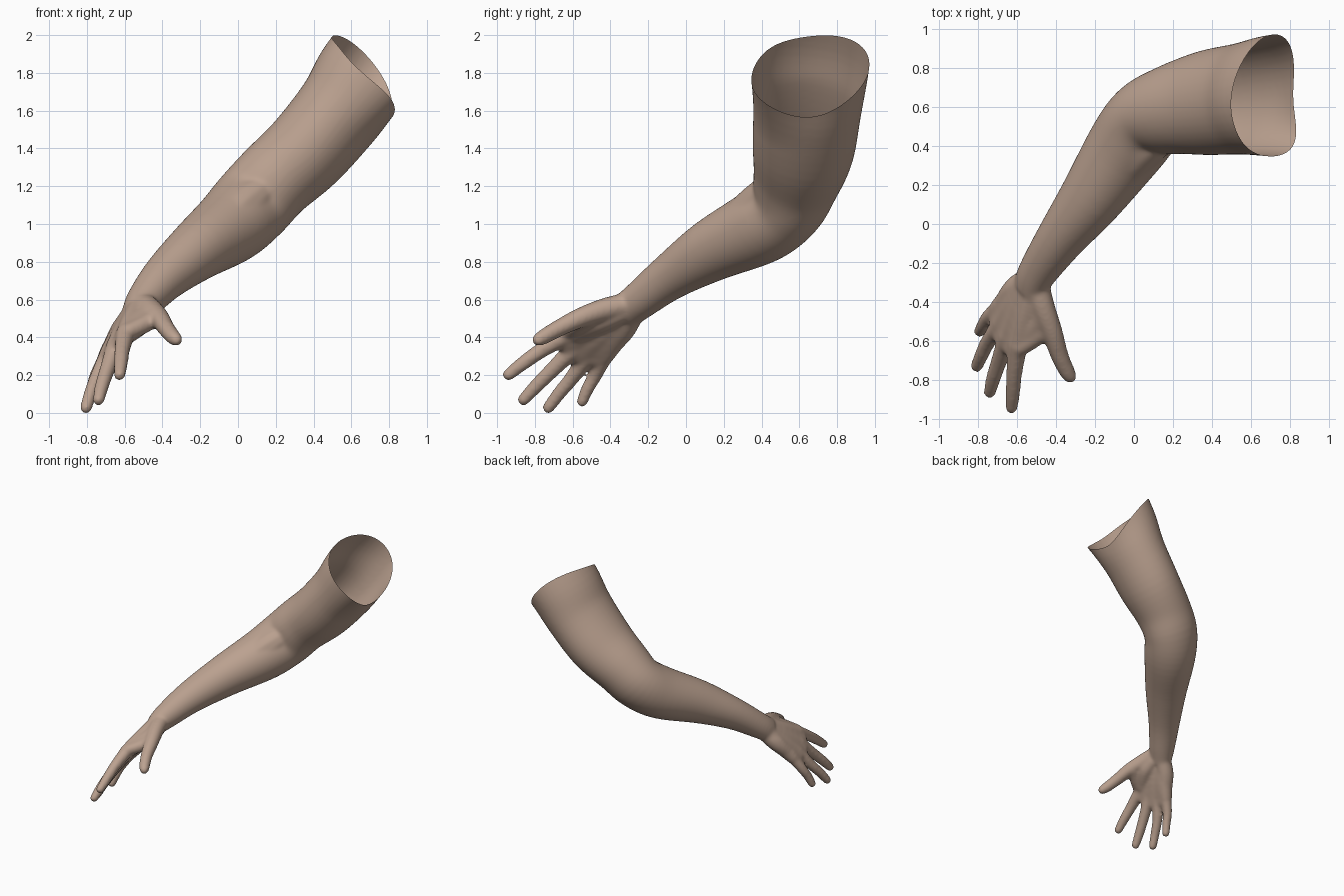
import bpy, bmesh, math
from mathutils import Vector, Matrix

if "Cube" in bpy.data.objects:
    bpy.data.objects.remove(bpy.data.objects["Cube"])

skin = bpy.data.materials.new("skin")
skin.diffuse_color = (0.50, 0.36, 0.28, 1)
skin.use_nodes = True
skin.node_tree.nodes["Principled BSDF"].inputs["Base Color"].default_value = skin.diffuse_color

# Normal of the elbow's bending plane; it is also the back of the hand
N = Vector((-0.77, 0.17, 0.61)).normalized()
bm = bmesh.new()


def spline(rows, steps):
    """Catmull-Rom through rows of equal length."""
    pts = [Vector(r) for r in rows]
    pts = [2 * pts[0] - pts[1]] + pts + [2 * pts[-1] - pts[-2]]
    out = []
    for i in range(1, len(pts) - 2):
        a, b, c, d = pts[i - 1:i + 3]
        for k in range(steps):
            t = k / steps
            out.append(0.5 * (2 * b + (c - a) * t + (2 * a - 5 * b + 4 * c - d) * t * t
                              + (3 * b - a - 3 * c + d) * t ** 3))
    return out + [pts[-2]]


def loft(rows, steps=5, sides=40):
    """Closed tube of ellipses: x, y, z, half width in the bend, half width along N."""
    centres = spline([r[:3] for r in rows], steps)
    sizes = spline([r[3:] for r in rows], steps)
    rings = []
    for i, (c, (u, v)) in enumerate(zip(centres, sizes)):
        tan = (centres[min(i + 1, len(centres) - 1)] - centres[max(i - 1, 0)]).normalized()
        U = tan.cross(N).normalized()
        V = U.cross(tan)
        rings.append([bm.verts.new(c + U * u * math.cos(a) + V * v * math.sin(a))
                      for a in (2 * math.pi * k / sides for k in range(sides))])
    for r, s in zip(rings, rings[1:]):
        for k in range(sides):
            bm.faces.new((r[k], r[(k + 1) % sides], s[(k + 1) % sides], s[k]))
    bm.faces.new(rings[0][::-1])
    bm.faces.new(rings[-1])


def flesh(rows, steps=10):
    """Round limb: dense spheres along a curve of x, y, z, radius."""
    for p in spline(rows, steps):
        bmesh.ops.create_icosphere(bm, subdivisions=2, radius=p[3],
                                   matrix=Matrix.Translation(p.to_3d()))


# Upper arm, elbow, forearm and wrist
loft([(0.80, 0.68, 1.95, .305, .265), (0.665, 0.66, 1.79, .303, .252),
      (0.545, 0.642, 1.605, .287, .238), (0.365, 0.620, 1.39, .270, .228),
      (0.19, 0.585, 1.23, .232, .218), (0.07, 0.535, 1.10, .204, .218),
      (-0.04, 0.395, 0.99, .203, .203), (-0.215, 0.14, 0.862, .168, .162),
      (-0.38, -0.08, 0.723, .124, .126), (-0.495, -0.248, 0.593, .102, .098),
      (-0.54, -0.33, 0.53, .098, .076)])
# Soft fold inside the elbow
flesh([(0.13, 0.455, 1.18, .10), (0.02, 0.375, 1.085, .125), (-0.08, 0.27, 0.985, .125)])

# Fingers: knuckle, middle joint, last joint, tip
fingers = [
    [(-.595, -.62, .42, .054), (-.613, -.76, .335, .044), (-.62, -.86, .265, .040), (-.627, -.94, .202, .034)],
    [(-.645, -.575, .36, .054), (-.69, -.70, .235, .044), (-.72, -.79, .145, .040), (-.738, -.86, .070, .034)],
    [(-.68, -.51, .32, .052), (-.745, -.60, .19, .042), (-.78, -.67, .105, .038), (-.805, -.728, .028, .034)],
    [(-.69, -.43, .305, .048), (-.748, -.48, .20, .039), (-.772, -.52, .13, .036), (-.79, -.55, .060, .032)],
]
wrist = [Vector(p) for p in ((-.515, -.33, .56), (-.535, -.33, .54), (-.55, -.32, .52), (-.565, -.31, .50))]
for f in fingers:
    flesh(f)
# Palm: a fan of bones from the wrist to the knuckles and finger webs
for i in range(13):
    a = min(i // 4, 2)
    t = i / 4 - a
    base = Vector(fingers[a][0]).lerp(Vector(fingers[a + 1][0]), t).to_3d()
    joint = Vector(fingers[a][1]).lerp(Vector(fingers[a + 1][1]), t).to_3d()
    bulge = math.sin(math.pi * t)
    end = base + (joint - base).normalized() * (0.05, 0.055, 0.035)[a] * bulge
    w = wrist[a].lerp(wrist[a + 1], t)
    flesh([(*w, .068), (*((w + end) / 2), .064), (*end, .053 - .008 * bulge)], 7)

# Heel of the palm, thumb pad and web beside the thumb
flesh([(-.54, -.29, .52, .068), (-.61, -.34, .435, .068), (-.685, -.43, .315, .049)])
flesh([(-.50, -.36, .53, .065), (-.51, -.46, .485, .066), (-.575, -.58, .425, .056)])
flesh([(-.50, -.36, .555, .062), (-.485, -.47, .515, .060), (-.55, -.58, .45, .052)])
flesh([(-.44, -.52, .505, .052), (-.505, -.58, .465, .050), (-.58, -.63, .43, .048)])
# Thumb
flesh([(-.50, -.30, .575, .066), (-.468, -.42, .55, .064), (-.42, -.55, .507, .056),
       (-.382, -.67, .45, .048), (-.346, -.75, .405, .043), (-.328, -.78, .388, .037)])

# Fuse everything into one smooth surface
bmesh.ops.recalc_face_normals(bm, faces=bm.faces)
mesh = bpy.data.meshes.new("arm")
bm.to_mesh(mesh)
bm.free()
arm = bpy.data.objects.new("arm", mesh)
bpy.context.collection.objects.link(arm)
bpy.context.view_layer.objects.active = arm
arm.select_set(True)
remesh = arm.modifiers.new("fuse", 'REMESH')
remesh.mode = 'VOXEL'
remesh.voxel_size = 0.01
relax = arm.modifiers.new("relax", 'SMOOTH')
relax.factor = 0.5
relax.iterations = 18
for m in ("fuse", "relax"):
    bpy.ops.object.modifier_apply(modifier=m)

# Open the shoulder end with a slightly uneven rim
bm = bmesh.new()
bm.from_mesh(arm.data)
centre = Vector((0.668, 0.662, 1.798))
n = Vector((0.80, -0.16, 0.58)).normalized()
bmesh.ops.bisect_plane(bm, geom=bm.verts[:] + bm.edges[:] + bm.faces[:],
                       plane_co=centre, plane_no=n, clear_outer=True)
axis = Vector((0.60, 0.08, 0.78)).normalized()
flare = Vector((0.07, -0.03, 0.02))
for v in bm.verts:
    d = v.co - centre
    fall = 1 + d.dot(n) / 0.25
    if fall > 0 and v.co.z > 1.2:
        ang = math.atan2(d.y, d.dot(N))
        v.co -= axis * 0.022 * fall * math.cos(2 * ang)
        v.co += flare * fall ** 2 * max(0, math.cos(ang + 2.25)) ** 6
bm.to_mesh(arm.data)
bm.free()

arm.data.materials.clear()
arm.data.materials.append(skin)
for p in arm.data.polygons:
    p.material_index = 0
    p.use_smooth = True
